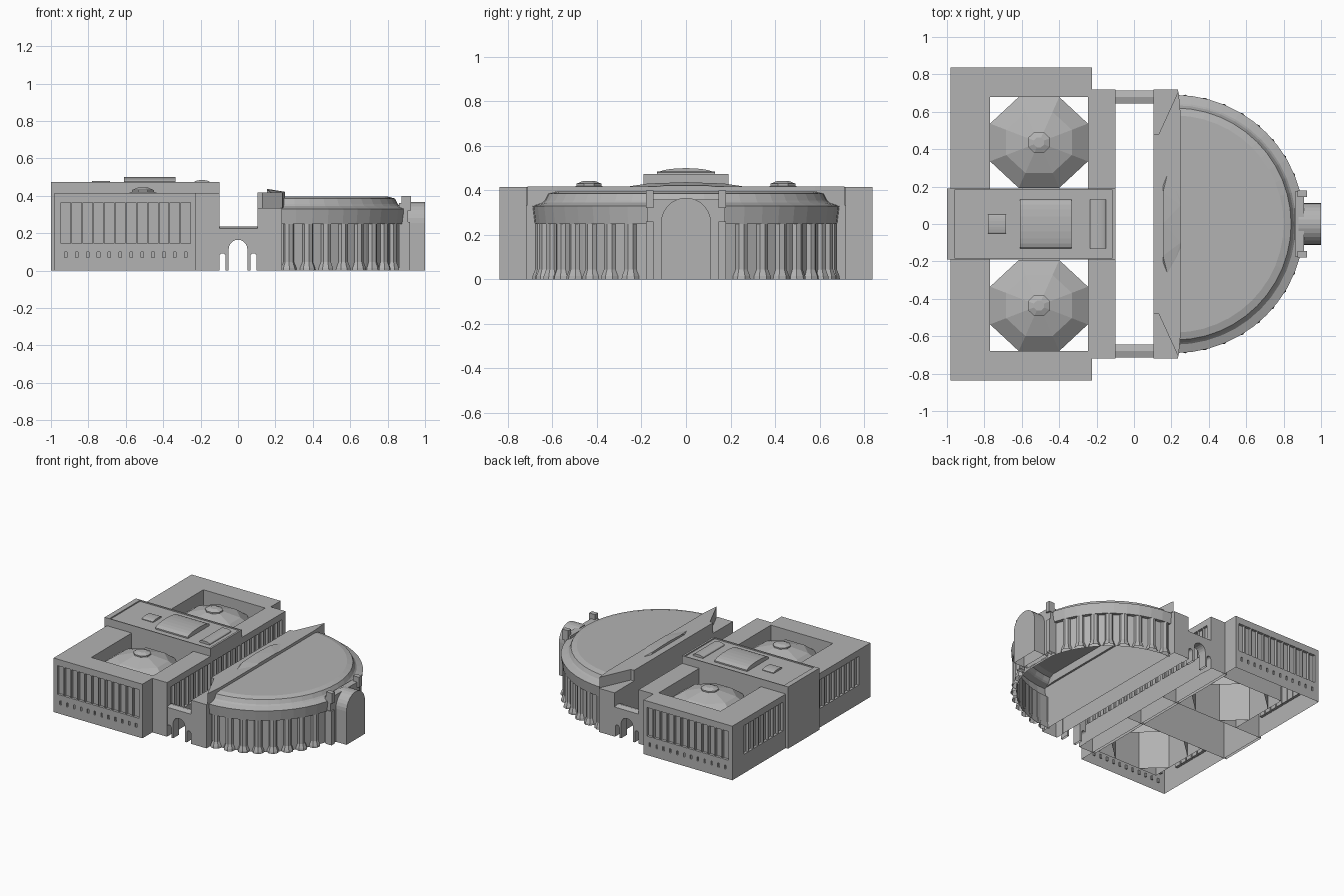
import bpy, bmesh
from math import sin, cos, pi
from mathutils import Vector

cube = bpy.data.objects.get("Cube")
if cube:
    bpy.data.objects.remove(cube)

stone = bpy.data.materials.new("grey_stone")
stone.use_nodes = True
GREY = (0.45, 0.45, 0.45, 1)
stone.diffuse_color = GREY
stone.node_tree.nodes["Principled BSDF"].inputs["Base Color"].default_value = GREY


def add_prism(bm, outline, axis, lo, hi):
    """Extrude a 2D outline along an axis (outline is in the other two axes, in order)."""
    def place(p, d):
        return {"x": (d, p[0], p[1]), "y": (p[0], d, p[1]), "z": (p[0], p[1], d)}[axis]
    a = [bm.verts.new(place(p, lo)) for p in outline]
    b = [bm.verts.new(place(p, hi)) for p in outline]
    n = len(a)
    faces = [bm.faces.new(a), bm.faces.new(b)]
    faces += [bm.faces.new((a[i], a[(i + 1) % n], b[(i + 1) % n], b[i])) for i in range(n)]
    bmesh.ops.recalc_face_normals(bm, faces=faces)


def rect(x0, x1, y0, y1):
    return [(x0, y0), (x1, y0), (x1, y1), (x0, y1)]


def add_box(bm, x0, x1, y0, y1, z0, z1):
    add_prism(bm, rect(x0, x1, y0, y1), "z", z0, z1)


def arch(c, w, spring, base=0.0, rise=None, n=10):
    """Outline with a rounded top."""
    rise = w if rise is None else rise
    top = [(c + w * cos(pi * i / n), spring + rise * sin(pi * i / n)) for i in range(n + 1)]
    return [(c - w, base), (c + w, base)] + top


def make(name, bm, cutter=None, hollow=True):
    """Turn a bmesh into an object, cut it, and leave it open underneath."""
    def to_object(label, b):
        mesh = bpy.data.meshes.new(label)
        b.to_mesh(mesh)
        b.free()
        ob = bpy.data.objects.new(label, mesh)
        bpy.context.collection.objects.link(ob)
        return ob
    ob = to_object(name, bm)
    if cutter:
        tool = to_object(name + "_cutter", cutter)
        tool.hide_render = True
        mod = ob.modifiers.new("openings", "BOOLEAN")
        mod.object, mod.solver = tool, "EXACT"
        bpy.context.view_layer.update()
        graph = bpy.context.evaluated_depsgraph_get()
        mesh = bpy.data.meshes.new_from_object(ob.evaluated_get(graph))
        ob.modifiers.clear()
        ob.data = mesh
        bpy.data.objects.remove(tool)
    if hollow:
        b = bmesh.new()
        b.from_mesh(ob.data)
        under = [f for f in b.faces if all(v.co.z < 0.001 for v in f.verts)]
        bmesh.ops.delete(b, geom=under, context="FACES")
        b.to_mesh(ob.data)
        b.free()
    ob.data.materials.clear()
    ob.data.materials.append(stone)
    return ob


def window_row(bm, axis, face, start, end, count, basement=True):
    """Row of tall recesses, with small slots below, centred on a wall plane."""
    step, d = (end - start) / count, 0.02
    for i in range(count):
        a, b = start + i * step + 0.004, start + (i + 1) * step - 0.004
        add_prism(bm, rect(a, b, 0.145, 0.365), axis, face - d, face + d)
        if basement:
            m = (a + b) / 2
            add_prism(bm, rect(m - 0.007, m + 0.007, 0.07, 0.1), axis, face - d / 2, face + d / 2)


# Main wings with two courtyards and window rows
wings, cuts = bmesh.new(), bmesh.new()
add_box(wings, -0.98, -0.225, -0.838, 0.838, 0, 0.415)
for s in (-1, 1):
    lo, hi = sorted((s * 0.19, s * 0.68))
    add_box(cuts, -0.77, -0.245, lo, hi, -0.1, 0.6)
    window_row(cuts, "y", s * 0.838, -0.95, -0.25, 12)
    lo, hi = sorted((s * 0.22, s * 0.7))
    window_row(cuts, "x", -0.98, lo, hi, 8, False)
make("museum_wings", wings, cuts)

# Cross gallery
gallery, cuts = bmesh.new(), bmesh.new()
add_box(gallery, -0.245, -0.1, -0.718, 0.718, 0, 0.415)
window_row(cuts, "x", -0.1, -0.68, 0.68, 24, False)
make("cross_gallery", gallery, cuts)

# Central hall with a sunken roof and vaulted skylights
hall, cuts = bmesh.new(), bmesh.new()
add_box(hall, -1, -0.1, -0.19, 0.19, 0, 0.474)
add_box(cuts, -0.96, -0.115, -0.183, 0.183, 0.465, 0.6)
window_row(cuts, "x", -0.1, -0.17, 0.17, 6, False)
make("central_hall", hall, cuts)
sky = bmesh.new()
add_prism(sky, arch(0, 0.13, 0.475, 0.46, 0.025), "x", -0.61, -0.335)
add_prism(sky, arch(0, 0.052, 0.47, 0.46, 0.01), "x", -0.78, -0.685)
add_prism(sky, arch(-0.193, 0.042, 0.472, 0.46, 0.012), "y", -0.13, 0.13)
make("hall_skylights", sky, hollow=False)

# Octagonal courtyard pavilions with faceted domes
for side, s in (("left", 1), ("right", -1)):
    bm, previous = bmesh.new(), None
    for r, z in ((0.283, 0), (0.283, 0.32), (0.19, 0.385), (0.065, 0.42), (0.065, 0.43), (0.03, 0.443)):
        ring = [bm.verts.new((-0.508 + r * cos(pi / 8 + i * pi / 4),
                              s * 0.436 + r * 0.93 * sin(pi / 8 + i * pi / 4), z)) for i in range(8)]
        if previous:
            for i in range(8):
                j = (i + 1) % 8
                bm.faces.new((previous[i], previous[j], ring[j], ring[i]))
        previous = ring
    bm.faces.new(previous)
    make("courtyard_dome_" + side, bm)

# Arched link walls
for side, s in (("back", 1), ("front", -1)):
    bm, cuts = bmesh.new(), bmesh.new()
    lo, hi = sorted((s * 0.645, s * 0.715))
    mid = (lo + hi) / 2
    add_prism(bm, [(lo, 0), (hi, 0), (hi, 0.225), (mid, 0.235), (lo, 0.225)], "x", -0.105, 0.11)
    for c, w, spring in ((0, 0.05, 0.115), (-0.083, 0.017, 0.075), (0.083, 0.017, 0.075)):
        add_prism(cuts, arch(c, w, spring, -0.1), "y", lo - 0.1, hi + 0.1)
    make("arched_link_" + side, bm, cuts)

# Rotunda: half-round body
CX, SEG = 0.22, 24
profile = [(0.655, 0), (0.655, 0.25), (0.68, 0.25), (0.69, 0.33), (0.645, 0.345),
           (0.635, 0.355), (0.62, 0.385), (0.58, 0.396)]
bm, previous = bmesh.new(), None
for r, z in profile:
    ring = [bm.verts.new((CX + r * cos(-pi / 2 + pi * i / SEG),
                          r * sin(-pi / 2 + pi * i / SEG), z)) for i in range(SEG + 1)]
    if previous:
        for i in range(SEG):
            bm.faces.new((previous[i], previous[i + 1], ring[i + 1], ring[i]))
    previous = ring
bm.faces.new(previous)
make("rotunda_body", bm)

# Colonnade of shallow faceted half columns with flared feet
bm, COUNT, FACETS = bmesh.new(), 20, 4
for i in range(COUNT):
    a = -pi / 2 + pi * (i + 0.5) / COUNT
    if abs(a) < 0.27:
        continue
    centre = Vector((CX + 0.65 * cos(a), 0.65 * sin(a), 0))
    rings = []
    for r, z in ((0.044, 0), (0.042, 0.015), (0.03, 0.045), (0.03, 0.25)):
        rings.append([bm.verts.new(centre + Vector((r * cos(a + t), r * sin(a + t), z)))
                      for t in [pi * (k / FACETS - 0.5) for k in range(FACETS + 1)]])
    for low, high in zip(rings, rings[1:]):
        for k in range(FACETS):
            bm.faces.new((low[k], low[k + 1], high[k + 1], high[k]))
make("rotunda_columns", bm)

# Straight rear wall of the rotunda, stepped down at the ends
bm = bmesh.new()
add_box(bm, 0.105, 0.235, -0.718, 0.718, 0, 0.335)
make("stage_wall", bm)

# Upper stage block with splayed, pointed ends
half = [(0.105, 0.48), (0.132, 0.48), (0.238, 0.712), (0.25, 0.58)]
bm = bmesh.new()
add_prism(bm, half + [(x, -y) for x, y in reversed(half)], "z", 0.335, 0.417)
make("stage_upper_block", bm)

# Low faceted pediment that dies into the rotunda roof
bm = bmesh.new()
points = [(0.155, 0, 0.437)]
for s in (-1, 1):
    points += [(0.155, s * 0.22, 0.41), (0.155, s * 0.17, 0.431), (0.185, s * 0.29, 0.413),
               (0.25, s * 0.1, 0.421), (0.25, s * 0.29, 0.395)]
bmesh.ops.convex_hull(bm, input=[bm.verts.new(p) for p in points])
make("low_pediment", bm)

# Entrance porch with flanking piers
bm = bmesh.new()
add_prism(bm, arch(0, 0.112, 0.255, 0, n=14), "x", 0.88, 1)
add_box(bm, 0.86, 0.91, -0.175, 0.175, 0, 0.36)
for s in (-1, 1):
    lo, hi = sorted((s * 0.145, s * 0.18))
    add_box(bm, 0.875, 0.925, lo, hi, 0.32, 0.4)
    add_box(bm, 0.875, 0.92, lo, hi, 0, 0.26)
make("entrance_porch", bm)
